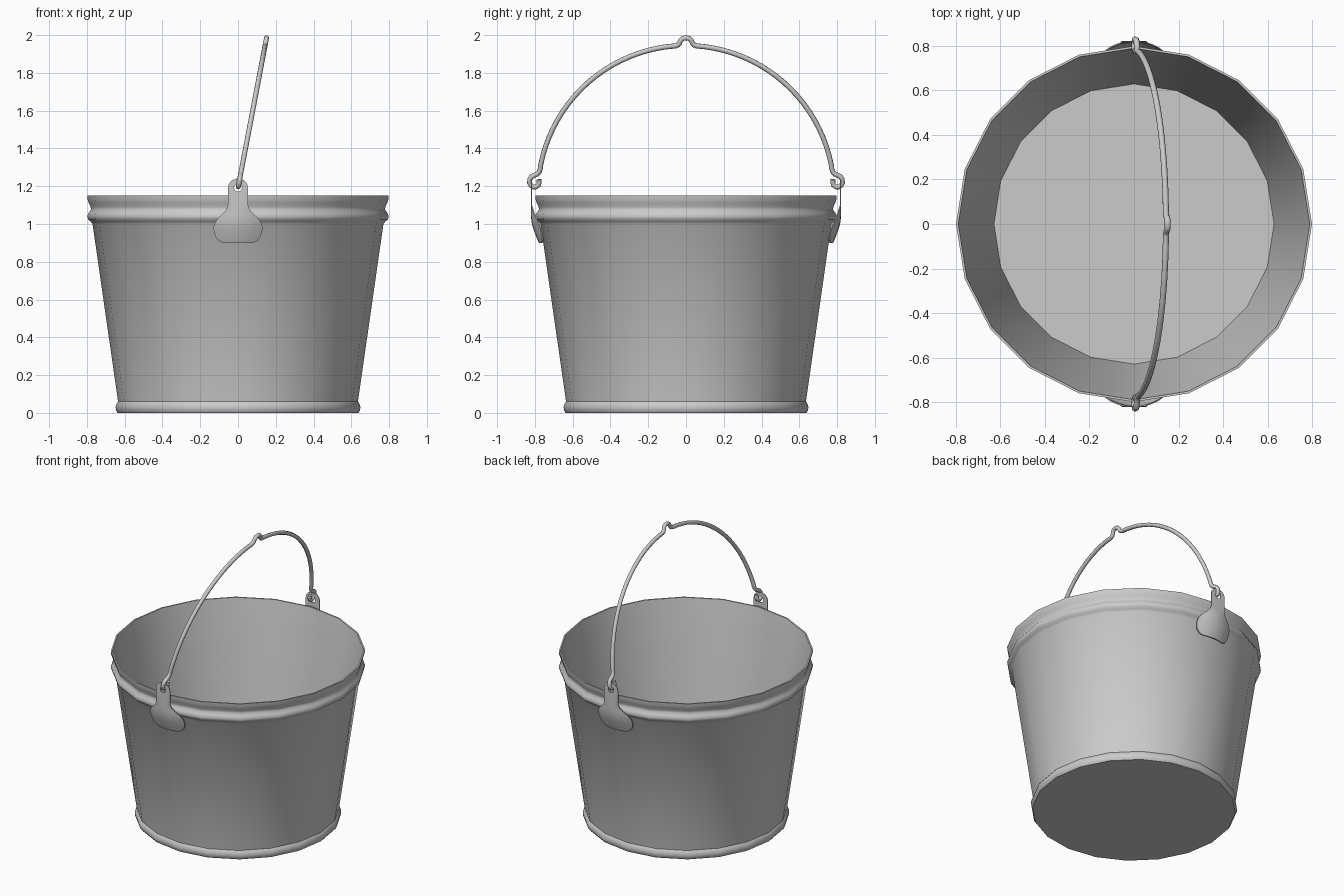
import bpy, bmesh, math

if "Cube" in bpy.data.objects:
    bpy.data.objects.remove(bpy.data.objects["Cube"])


def make_object(name, bm, angle=40):
    bmesh.ops.recalc_face_normals(bm, faces=bm.faces)
    mesh = bpy.data.meshes.new(name)
    bm.to_mesh(mesh)
    bm.free()
    ob = bpy.data.objects.new(name, mesh)
    bpy.context.collection.objects.link(ob)
    select(ob)
    bpy.ops.object.shade_smooth_by_angle(angle=math.radians(angle))
    return ob


def select(ob):
    bpy.ops.object.select_all(action='DESELECT')
    ob.select_set(True)
    bpy.context.view_layer.objects.active = ob


# Bucket: 20-sided lathe, outer wall with beads, then thin inner wall and floor
SIDES = 20
profile = [(0.637, 0), (0.646, 0.012), (0.648, 0.03), (0.644, 0.048), (0.635, 0.06),
           (0.77, 1.0), (0.779, 1.012), (0.794, 1.025), (0.798, 1.042), (0.79, 1.06),
           (0.779, 1.075), (0.78, 1.09), (0.79, 1.11), (0.796, 1.13), (0.798, 1.15),
           (0.788, 1.15), (0.762, 1.0), (0.628, 0.02)]
bm = bmesh.new()
rings = []
for r, z in profile:
    rings.append([bm.verts.new((r * math.cos(2 * math.pi * i / SIDES),
                                r * math.sin(2 * math.pi * i / SIDES), z))
                  for i in range(SIDES)])
for a, b in zip(rings, rings[1:]):
    for i in range(SIDES):
        j = (i + 1) % SIDES
        bm.faces.new((a[i], a[j], b[j], b[i]))
bm.faces.new(rings[0])
bm.faces.new(rings[-1])
make_object("bucket_body", bm)


# Ears: thin plates, rows of (height, half width, distance from the axis)
ear_rows = [(0.90, 0.075, 0.776), (0.91, 0.102, 0.781), (0.935, 0.121, 0.791),
            (0.97, 0.13, 0.804), (1.0, 0.127, 0.813), (1.03, 0.108, 0.817),
            (1.055, 0.08, 0.818), (1.075, 0.062, 0.818), (1.10, 0.054, 0.818),
            (1.19, 0.054, 0.818), (1.213, 0.048, 0.818), (1.23, 0.034, 0.818),
            (1.24, 0.013, 0.818)]


def ear(name, side):
    bm = bmesh.new()
    steps = [-1, -0.67, -0.33, 0, 0.33, 0.67, 1]
    layers = []
    for t in (-0.003, 0.003):
        grid = []
        for z, w, d in ear_rows:
            bend = 2.2 if z < 1.09 else 0
            grid.append([bm.verts.new((w * u, side * (d + t - bend * (w * u) ** 2), z))
                         for u in steps])
        for a, b in zip(grid, grid[1:]):
            for i in range(len(steps) - 1):
                bm.faces.new((a[i], a[i + 1], b[i + 1], b[i]))
        loop = (grid[0] + [row[-1] for row in grid[1:]]
                + grid[-1][-2::-1] + [row[0] for row in grid[-2:0:-1]])
        layers.append(loop)
    n = len(layers[0])
    for i in range(n):
        j = (i + 1) % n
        bm.faces.new((layers[0][i], layers[0][j], layers[1][j], layers[1][i]))
    ob = make_object(name, bm)
    # Hole for the handle wire
    bpy.ops.mesh.primitive_cylinder_add(vertices=12, radius=0.021, depth=0.1,
                                        location=(0, side * 0.818, 1.192),
                                        rotation=(math.pi / 2, 0, 0))
    cutter = bpy.context.object
    cutter.hide_render = True
    mod = ob.modifiers.new("hole", 'BOOLEAN')
    mod.operation = 'DIFFERENCE'
    mod.object = cutter
    select(ob)
    bpy.ops.object.modifier_apply(modifier=mod.name)
    bpy.data.objects.remove(cutter)


ear("front_ear", -1)
ear("back_ear", 1)

# Handle: half of the wire path (y, z) from hook end to the grip bump, then mirrored
half = [(0.779, 1.235), (0.777, 1.218), (0.782, 1.204), (0.794, 1.196), (0.809, 1.196),
        (0.822, 1.204), (0.828, 1.218), (0.827, 1.236), (0.818, 1.250), (0.803, 1.258),
        (0.787, 1.265), (0.776, 1.278), (0.771, 1.295)]
R, CZ = 0.784, 1.161
for k in range(21):
    a = math.radians(11 + (86 - 11) * k / 20)
    half.append((R * math.cos(a), CZ + R * math.sin(a)))
half += [(0.042, 1.948), (0.034, 1.957), (0.029, 1.970), (0.018, 1.982)]
path = half + [(0, 1.986)] + [(-y, z) for y, z in reversed(half)]

curve = bpy.data.curves.new("handle", 'CURVE')
curve.dimensions = '3D'
curve.bevel_depth = 0.0135
curve.bevel_resolution = 2
curve.use_fill_caps = True
spline = curve.splines.new('POLY')
spline.points.add(len(path) - 1)
for p, (y, z) in zip(spline.points, path):
    p.co = ((z - 1.19) * 0.19, y, z, 1)
handle = bpy.data.objects.new("handle", curve)
bpy.context.collection.objects.link(handle)
select(handle)
bpy.ops.object.convert(target='MESH')
bpy.ops.object.shade_smooth_by_angle(angle=math.radians(60))
